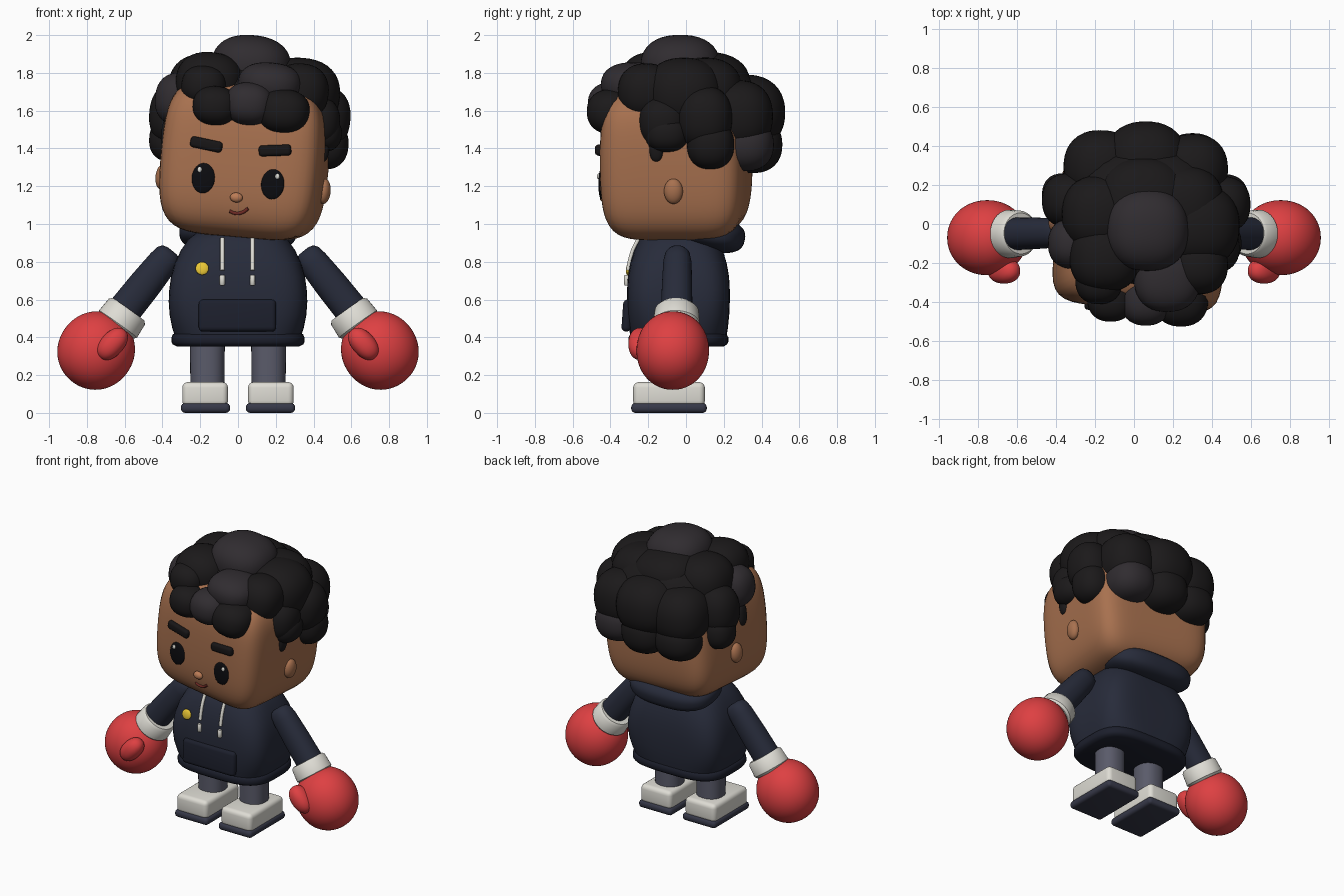
import bpy, bmesh, math
from mathutils import Matrix, Vector

if "Cube" in bpy.data.objects:
    bpy.data.objects.remove(bpy.data.objects["Cube"])

mats = {}
PALETTE = dict(skin='A8714F', hair='1B191A', hair_light='302C30', navy='272B3A', navy_dark='1C1F2C',
               grey='5A5B6A', white='DEDCD4', sole='363848', red='DE4042', gold='EBC836',
               black='0C0C10', brow='171516', nose='BC7C56', lip='6E2A24')

def mat(key):
    if key not in mats:
        m = bpy.data.materials.new(key)
        rgb = [int(PALETTE[key][i:i + 2], 16) / 255 for i in (0, 2, 4)]
        m.diffuse_color = [((c + .055) / 1.055) ** 2.4 if c > .04 else c / 12.92 for c in rgb] + [1]
        m.use_nodes = True
        m.node_tree.nodes["Principled BSDF"].inputs["Base Color"].default_value = m.diffuse_color
        mats[key] = m
    return mats[key]

def finish(name, bm, key, M):
    bm.transform(M)
    bmesh.ops.recalc_face_normals(bm, faces=bm.faces)
    me = bpy.data.meshes.new(name)
    bm.to_mesh(me)
    bm.free()
    me.materials.append(mat(key))
    ob = bpy.data.objects.new(name, me)
    bpy.context.collection.objects.link(ob)
    return ob

def T(x, y, z):
    return Matrix.Translation((x, y, z))

def R(deg, axis):
    return Matrix.Rotation(math.radians(deg), 4, axis)

def blob(name, size, key, M, n=2.0, cuts=9, taper=0.0, m=None):
    """Superellipsoid: n=2 is an ellipsoid, higher is boxier (m: plan outline); taper narrows both ends."""
    m = m or n
    bm = bmesh.new()
    bmesh.ops.create_cube(bm, size=2)
    bmesh.ops.subdivide_edges(bm, edges=bm.edges, cuts=cuts, use_grid_fill=True)
    for v in bm.verts:
        p = Vector([math.tan(c * math.pi / 4) for c in v.co])
        p /= ((abs(p.x) ** m + abs(p.y) ** m) ** (n / m) + abs(p.z) ** n) ** (1 / n)
        k = 1 - taper * p.z ** 2
        v.co = (p.x * size[0] * k, p.y * size[1] * k, p.z * size[2])
    return finish(name, bm, key, M)

def loft(name, rings, key, M, n=2.0, seg=40):
    """Stack of superellipse rings (z, half_x, half_y, optional exponent)."""
    bm = bmesh.new()
    loops = []
    for z, rx, ry, *e in rings:
        e = e[0] if e else n
        loop = []
        for i in range(seg):
            a = 2 * math.pi * i / seg
            c, s = math.cos(a), math.sin(a)
            k = (abs(c) ** e + abs(s) ** e) ** (-1 / e)
            loop.append(bm.verts.new((rx * c * k, ry * s * k, z)))
        loops.append(loop)
    for a, b in zip(loops, loops[1:]):
        for i in range(seg):
            j = (i + 1) % seg
            bm.faces.new((a[i], a[j], b[j], b[i]))
    bm.faces.new(loops[0])
    bm.faces.new(loops[-1])
    return finish(name, bm, key, M)

def box(name, size, key, M, bevel):
    bm = bmesh.new()
    bmesh.ops.create_cube(bm, size=2)
    bm.transform(Matrix.Diagonal((*size, 1)))
    bmesh.ops.bevel(bm, geom=bm.edges[:], offset=bevel, segments=4, profile=.5, affect='EDGES')
    return finish(name, bm, key, M)

def tube(name, pts, r, key):
    cu = bpy.data.curves.new(name, 'CURVE')
    cu.dimensions, cu.bevel_depth, cu.bevel_resolution, cu.use_fill_caps = '3D', r, 3, True
    sp = cu.splines.new('BEZIER')
    sp.bezier_points.add(len(pts) - 1)
    for b, p in zip(sp.bezier_points, pts):
        b.co = p
        b.handle_left_type = b.handle_right_type = 'AUTO'
    cu.materials.append(mat(key))
    bpy.context.collection.objects.link(bpy.data.objects.new(name, cu))

# head, slightly turned and tilted
HEAD = T(.036, -.052, 1.338) @ R(-5, 'Z') @ R(5, 'Y')
HX, HY, HZ, HN, HM, HT = .43, .385, .41, 5, 6.5, .07
blob('head', (HX, HY, HZ), 'skin', HEAD, HN, 23, HT, HM)

def face(x, z, out=0.0):
    k = 1 - HT * (z / HZ) ** 2
    r = (1 - abs(z / HZ) ** HN) ** (HM / HN)
    return T(x, -HY * k * (r - abs(x / HX / k) ** HM) ** (1 / HM) - out, z)

# face features
for s, side in ((-1, 'left'), (1, 'right')):
    blob(side + '_eye', (.061, .014, .08), 'black', HEAD @ face(s * .185 + .007, -.111))
    blob(side + '_eye_glint', (.012, .008, .015), 'white', HEAD @ face(s * .207 + .007, -.068, .011), cuts=4)
    box(side + '_brow', (.086, .025, .029), 'brow', HEAD @ face(s * .183 + .006, .068, .0) @ R(-s * 7, 'Y'), .018)
    blob(side + '_ear', (.035, .05, .067), 'skin', HEAD @ T(s * .432, .022, -.128))
    blob(side + '_sideburn', (.03, .038, .08), 'hair', HEAD @ T(s * .418, -.068, .107), 2.5)
blob('nose', (.034, .022, .026), 'nose', HEAD @ face(.006, -.198, .008))
tube('mouth', [HEAD @ face(x, z, .002).translation for x, z in
               ((-.026, -.273), (.004, -.282), (.041, -.275), (.072, -.251))], .009, 'lip')

# hair: an underlying cap plus overlapping puffs (x, y, z, radius, height radius)
blob('hair_cap', (.38, .36, .25), 'hair', T(.06, .03, 1.62), 2.5)
hair_rows = {
    'upper_puff': [(-.15, -.17, 1.75, .18, .16), (.33, -.01, 1.69, .21, .19), (.05, .1, 1.74, .24, .17),
                   (-.17, .05, 1.72, .2, .18), (.33, -.21, 1.7, .15, .15), (.26, .1, 1.7, .2, .18)],
    'middle_puff': [(-.33, .12, 1.58, .14, .17), (-.17, .29, 1.57, .19, .19), (.06, .31, 1.59, .215, .2),
                    (.3, .28, 1.57, .18, .19), (.45, .1, 1.56, .145, .17), (.41, -.12, 1.54, .13, .14)],
    'lower_puff': [(-.36, .15, 1.45, .11, .12), (-.18, .32, 1.41, .16, .14), (.06, .35, 1.42, .16, .15),
                   (.46, .13, 1.42, .125, .13), (.43, -.1, 1.48, .12, .1)],
    'fringe_puff': [(-.12, -.38, 1.625, .12, .105), (.24, -.385, 1.595, .14, .12), (-.18, -.29, 1.73, .12, .11)],
    'light_puff': [(.07, -.03, 1.84, .21, .16), (.17, -.28, 1.74, .17, .115), (.06, -.39, 1.635, .13, .115),
                   (-.31, -.1, 1.66, .13, .14), (.3, .31, 1.42, .155, .14)],
}
for row, puffs in hair_rows.items():
    for i, (x, y, z, r, h) in enumerate(puffs):
        blob(f'{row}_{i + 1}', (r, r, h), 'hair_light' if row == 'light_puff' else 'hair', T(x, y, z) @ R(5, 'Y'), 2.3)

# hooded top
loft('torso', [(.38, .325, .25, 3.2), (.45, .348, .262, 3.7), (.52, .362, .269, 4.2), (.59, .367, .272, 4.5),
               (.65, .364, .272, 4.5), (.72, .355, .268, 4.2), (.79, .335, .256, 3.8), (.86, .303, .235, 3.3),
               (.92, .262, .205, 3), (.96, .21, .16, 3)], 'navy', T(0, -.04, 0), seg=72)
loft('hem', [(.352, .325, .24), (.362, .345, .256), (.375, .352, .264), (.4, .352, .264), (.415, .345, .256),
             (.425, .33, .245)], 'navy_dark', T(0, -.04, 0), 3.4, 72)
blob('hood', (.31, .2, .095), 'navy', T(0, .115, .955) @ R(-12, 'X'), 2.7, 13)
box('pouch_pocket', (.205, .025, .085), 'navy_dark', T(-.003, -.312, .515) @ R(-4, 'X'), .024)
blob('pin_badge', (.035, .012, .035), 'gold', T(-.19, -.305, .765) @ R(-10, 'X'))
for s in (-1, 1):
    x = -.003 + s * .08
    tube('drawstring', [(x, -.25, .925), (x, -.285, .85), (x, -.308, .755)], .011, 'white')
    loft('drawstring_tip', [(.675, .01, .01), (.68, .014, .014), (.725, .014, .014), (.73, .01, .01)],
         'white', T(x, -.314, 0), seg=16)

# limbs, mirrored
for s, side in ((-1, 'left'), (1, 'right')):
    a, b = Vector((s * .368, -.045, .835)), Vector((s * .62, -.05, .52))
    L = (b - a).length
    loft(side + '_arm', [(-.03, .025, .03), (-.022, .05, .056), (0, .066, .072), (.05, .075, .08),
                         (.2, .08, .087), (L, .084, .09)],
         'navy', Matrix.Translation(a) @ (b - a).to_track_quat('Z', 'Y').to_matrix().to_4x4(), 2.2)
    d = Vector((s * .58, -.03, -.81))
    loft(side + '_glove_cuff', [(-.055, .09, .09), (-.055, .105, .105), (-.04, .118, .118), (.04, .124, .124),
                                (.055, .112, .112), (.055, .09, .09)], 'white',
         T(s * .612, -.05, .503) @ d.to_track_quat('Z', 'Y').to_matrix().to_4x4())
    blob(side + '_glove', (.202, .192, .208), 'red', T(s * .751, -.07, .33) @ R(s * -35, 'Y'), 2.05, 15)
    blob(side + '_glove_thumb', (.062, .065, .098), 'red', T(s * .665, -.24, .365) @ R(s * -42, 'Y'), 2.2)
    loft(side + '_leg', [(.12, .09, .09), (.34, .092, .092), (.42, .092, .092)], 'grey', T(s * .162, -.05, 0), 2.3)
    box(side + '_shoe', (.121, .19, .065), 'white', T(s * .174, -.09, .098), .03)
    box(side + '_shoe_sole', (.13, .2, .026), 'sole', T(s * .172, -.09, .026), .022)

# smooth shading with crisp edges
bpy.ops.object.select_all(action='DESELECT')
for ob in bpy.context.scene.objects:
    if ob.type == 'MESH':
        ob.select_set(True)
        bpy.context.view_layer.objects.active = ob
bpy.ops.object.shade_smooth_by_angle(angle=math.radians(40))
